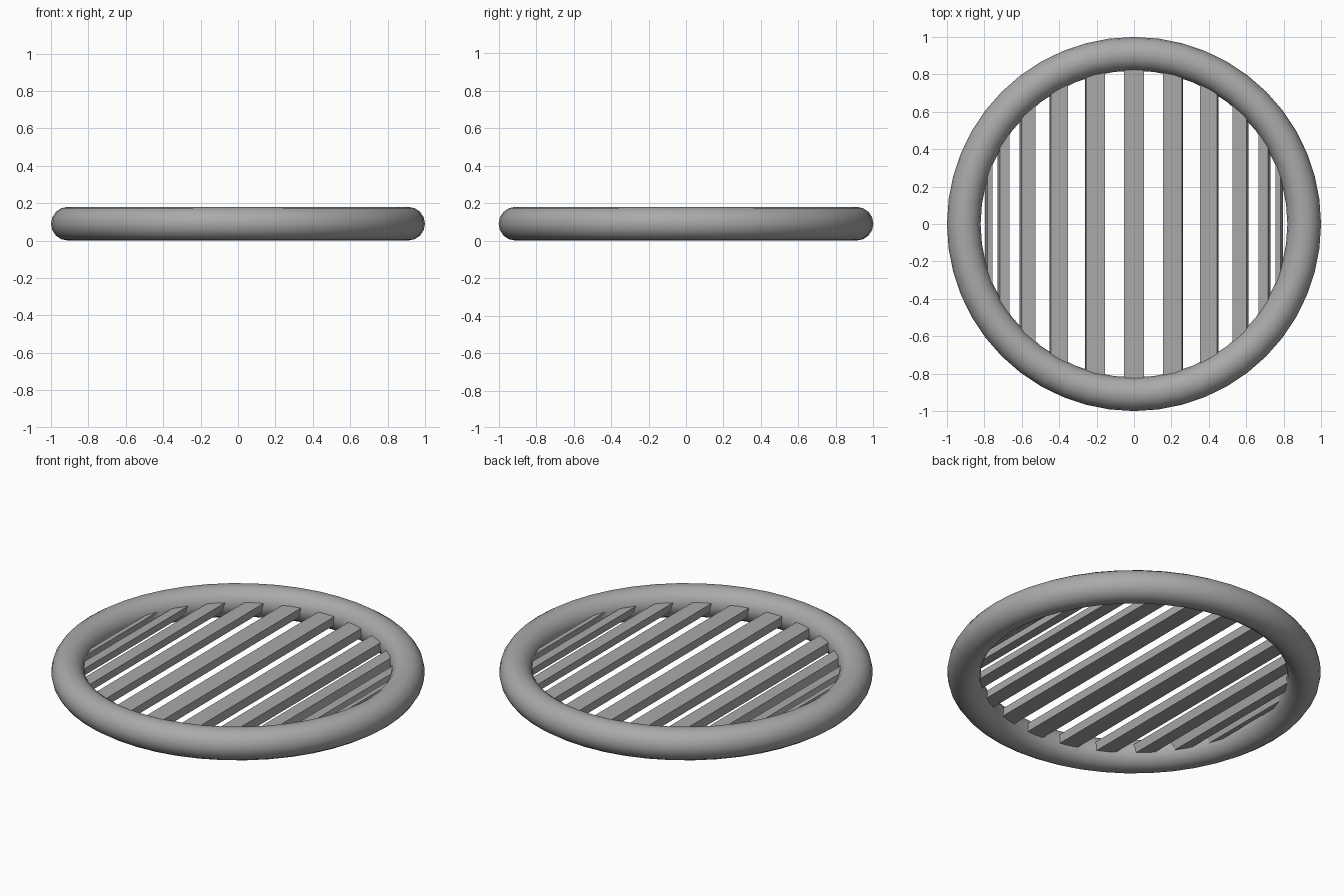
import bpy
from math import sin, cos, radians, sqrt

cube = bpy.data.objects.get("Cube")
if cube:
    bpy.data.objects.remove(cube)

grey = bpy.data.materials.new("grey_metal")
grey.use_nodes = True
colour = (0.4, 0.4, 0.4, 1)
grey.diffuse_color = colour
grey.node_tree.nodes["Principled BSDF"].inputs["Base Color"].default_value = colour

MAJOR, MINOR = 0.91, 0.09   # ring centre line and tube radius
WIDTH, THICK = 0.105, 0.05  # middle slat
SPREAD = 0.805              # slats are spaced like points round a half circle
LEAN = 0.014                # outward lean of the side faces

# Round frame
bpy.ops.mesh.primitive_torus_add(major_radius=MAJOR, minor_radius=MINOR,
                                 major_segments=48, minor_segments=16,
                                 location=(0, 0, MINOR))
ring = bpy.context.object
ring.name = "outer_ring"
ring.data.materials.append(grey)
bpy.ops.object.shade_smooth_by_angle(angle=radians(40))


def add_slat(name, angle):
    """Slat along y that narrows and leans outward away from the middle."""
    x = SPREAD * sin(angle)
    half_w = WIDTH * cos(angle) / 2
    lean = LEAN * sin(angle) / 2
    half_y = sqrt(0.88 ** 2 - x ** 2)   # ends are buried in the ring
    bpy.ops.mesh.primitive_cube_add(size=2, location=(x, 0, MINOR))
    slat = bpy.context.object
    slat.name = name
    for v in slat.data.vertices:
        sx, sy, sz = v.co
        v.co = (sx * half_w - sz * lean, sy * half_y, sz * THICK / 2)
    slat.data.materials.append(grey)


# Row of slats
for i in range(-5, 6):
    add_slat(f"slat_{i + 6}", radians(15 * i))
